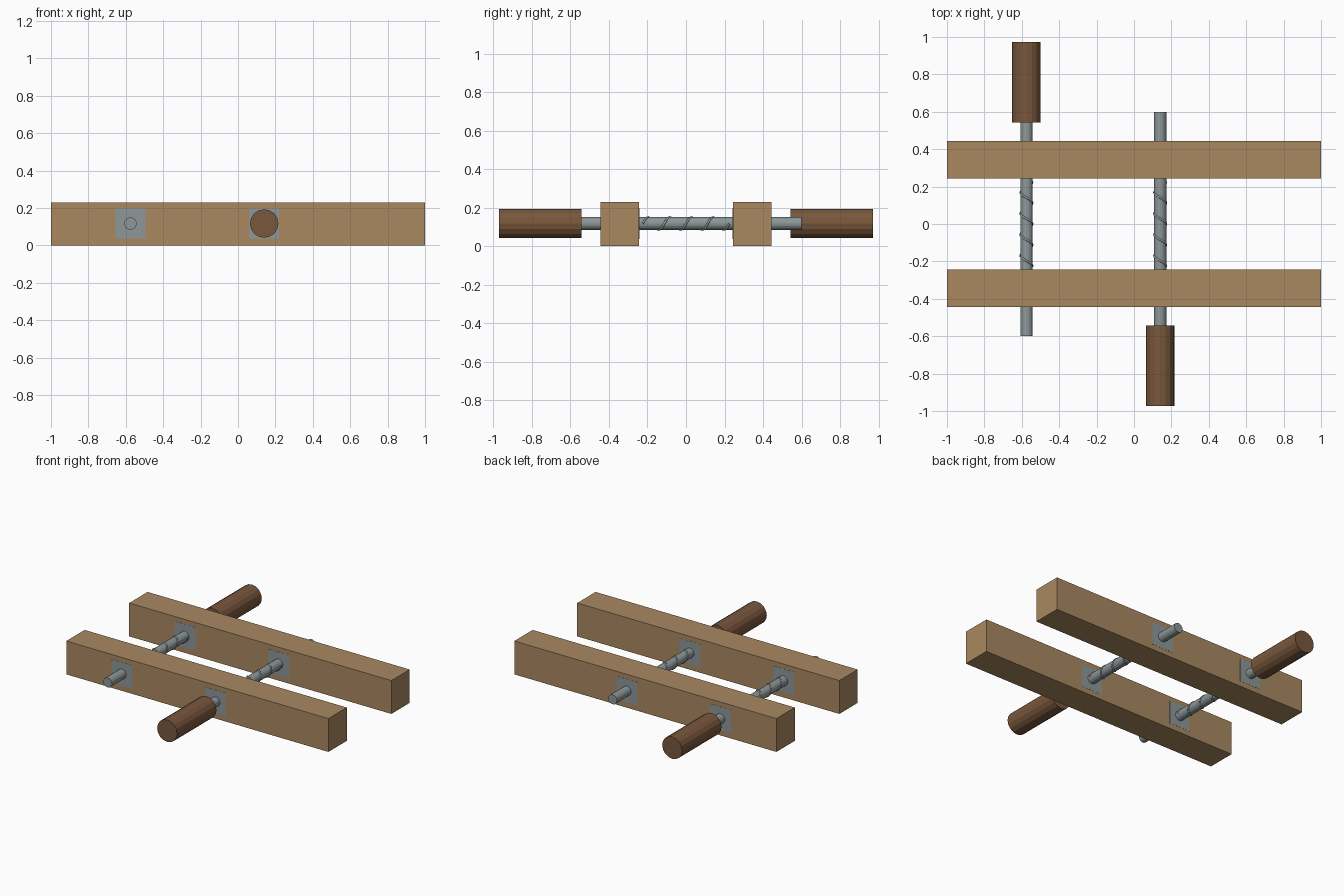
import bpy
import math

if "Cube" in bpy.data.objects:
    bpy.data.objects.remove(bpy.data.objects["Cube"])

SCREW_Z = 0.117
JAW_Y, JAW_T, JAW_H = 0.343, 0.2, 0.23


def material(name, rgb):
    m = bpy.data.materials.new(name)
    m.diffuse_color = (*rgb, 1)
    m.use_nodes = True
    m.node_tree.nodes["Principled BSDF"].inputs["Base Color"].default_value = m.diffuse_color
    return m


wood = material("light_wood", (0.40, 0.25, 0.12))
dark = material("dark_wood", (0.19, 0.095, 0.045))
steel = material("steel", (0.27, 0.31, 0.32))


def box(name, loc, size, mat):
    bpy.ops.mesh.primitive_cube_add(size=1, location=loc)
    ob = bpy.context.object
    ob.name = name
    ob.scale = size
    bpy.ops.object.transform_apply(location=False, rotation=False, scale=True)
    ob.data.materials.append(mat)
    return ob


def rod(name, x, y0, y1, radius, sides, mat):
    bpy.ops.mesh.primitive_cylinder_add(
        vertices=sides, radius=radius, depth=abs(y1 - y0),
        location=(x, (y0 + y1) / 2, SCREW_Z), rotation=(math.pi / 2, 0, 0))
    ob = bpy.context.object
    ob.name = name
    ob.data.materials.append(mat)
    return ob


def thread(name, x, radius, turns, pitch, steps=16):
    cu = bpy.data.curves.new(name, "CURVE")
    cu.dimensions = "3D"
    cu.bevel_depth = 0.006
    cu.bevel_resolution = 1
    cu.use_fill_caps = True
    sp = cu.splines.new("POLY")
    n = turns * steps
    sp.points.add(n)
    for i, p in enumerate(sp.points):
        a = 2 * math.pi * i / steps
        p.co = (radius * math.cos(a), pitch * (i / steps - turns / 2),
                radius * math.sin(a), 1)
    ob = bpy.data.objects.new(name, cu)
    ob.location = (x, 0, SCREW_Z)
    bpy.context.collection.objects.link(ob)
    cu.materials.append(steel)


# two wooden jaws
for side, s in (("front", -1), ("back", 1)):
    box(f"{side}_jaw", (0, s * JAW_Y, JAW_H / 2), (2, JAW_T, JAW_H), wood)

# opposed screws, each with thread, handle and a nut block in both jaws
for label, x, d in (("rear", -0.575, 1), ("fore", 0.14, -1)):
    rod(f"{label}_screw", x, -d * 0.6, d * 0.56, 0.033, 16, steel)
    thread(f"{label}_thread", x, 0.032, 4, 0.1125)
    rod(f"{label}_handle", x, d * 0.543, d * 0.972, 0.076, 16, dark)
    for side, s in (("front", -1), ("back", 1)):
        box(f"{label}_screw_{side}_nut", (x, s * JAW_Y, SCREW_Z),
            (0.16, JAW_T + 0.002, 0.16), steel)
